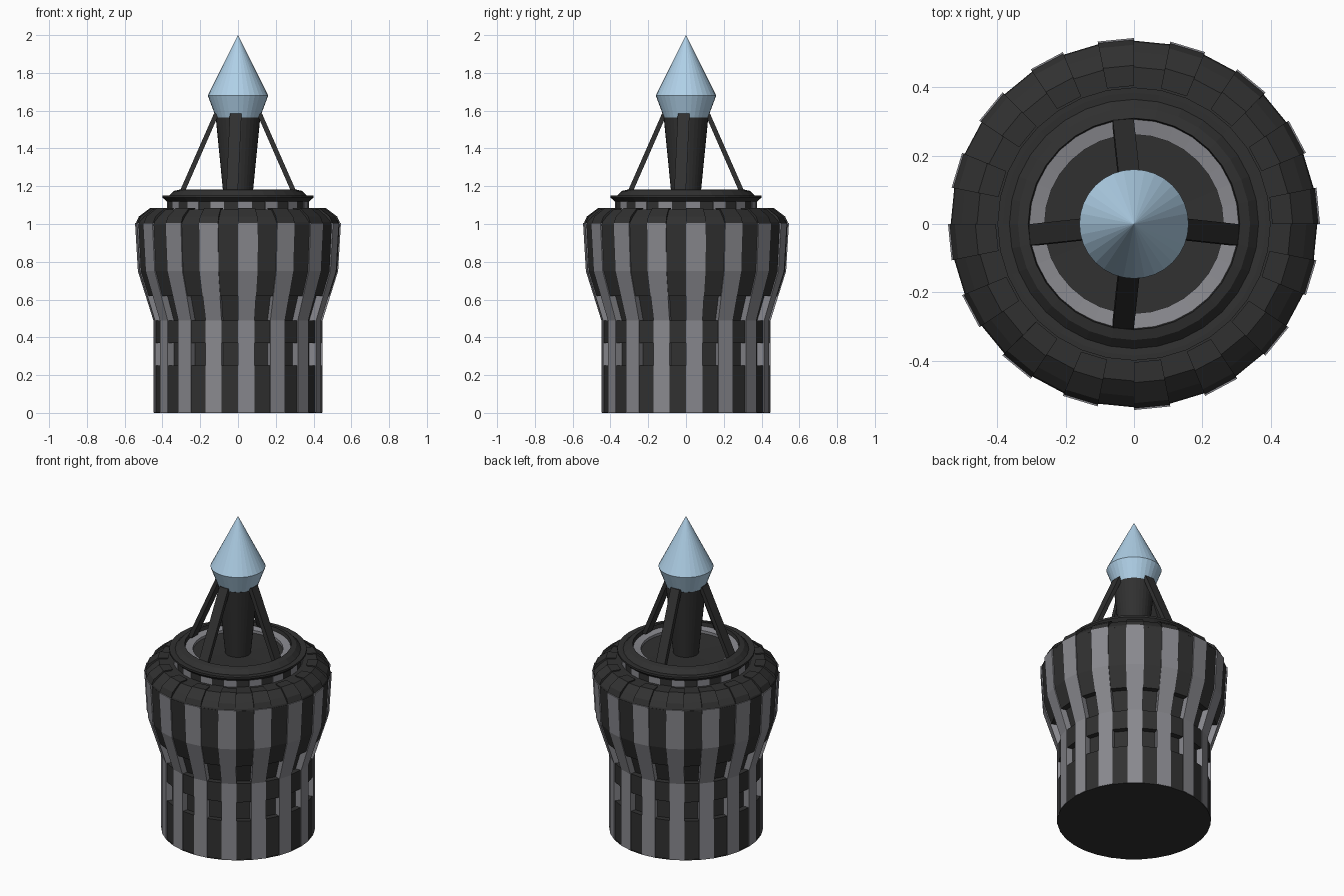
import bpy, bmesh, math
from mathutils import Vector

if "Cube" in bpy.data.objects:
    bpy.data.objects.remove(bpy.data.objects["Cube"])

N = 32                      # sides around the axis
STEP = 2 * math.pi / N


def material(name, rgb):
    m = bpy.data.materials.new(name)
    m.diffuse_color = (*rgb, 1)
    m.use_nodes = True
    m.node_tree.nodes["Principled BSDF"].inputs["Base Color"].default_value = m.diffuse_color
    return m


DARK = material("dark_metal", (0.03, 0.03, 0.03))
GREY = material("grey_metal", (0.25, 0.25, 0.272))
BLUE = material("pale_blue", (0.43, 0.63, 0.80))


def finish(name, bm, mat):
    bmesh.ops.remove_doubles(bm, verts=bm.verts, dist=1e-5)
    bmesh.ops.recalc_face_normals(bm, faces=bm.faces)
    me = bpy.data.meshes.new(name)
    bm.to_mesh(me)
    bm.free()
    me.materials.append(mat)
    ob = bpy.data.objects.new(name, me)
    bpy.context.collection.objects.link(ob)
    return ob


def polar(r, a, z):
    return Vector((r * math.cos(a), r * math.sin(a), z))


def lathe(name, profile, mat):
    """Turn a closed (r, z) profile around the z axis."""
    bm = bmesh.new()
    vs = [bm.verts.new((r, 0, z)) for r, z in profile]
    es = [bm.edges.new((vs[i], vs[i + 1])) for i in range(len(vs) - 1)]
    bmesh.ops.spin(bm, geom=vs + es, axis=(0, 0, 1), cent=(0, 0, 0),
                   angle=2 * math.pi, steps=N, use_duplicate=False)
    return finish(name, bm, mat)


def sectors(name, profile, depth, first, mat):
    """Blocks on every second sector, following an outer (r, z) profile."""
    bm = bmesh.new()
    for k in range(first, N, 2):
        loop = profile + [(r - depth, z) for r, z in reversed(profile)]
        sides = [[bm.verts.new(polar(r, (k + d) * STEP, z)) for r, z in loop] for d in (0, 1)]
        n, m = len(loop), len(profile)
        for i in range(n):
            j = (i + 1) % n
            bm.faces.new((sides[0][i], sides[0][j], sides[1][j], sides[1][i]))
        for s in sides:
            for i in range(m - 1):
                bm.faces.new((s[i], s[i + 1], s[n - 2 - i], s[n - 1 - i]))
    return finish(name, bm, mat)


# Core of the body, seen in the recessed bands
lathe("body_core", [(0, 0.002), (0.408, 0.002), (0.408, 0.49), (0.49, 0.75),
                    (0.505, 1.0), (0, 1.0)], DARK)
lathe("bottom_plate", [(0, 0), (0.446, 0), (0.446, 0.004), (0, 0.004)], DARK)

# Grey staves over the full height
sectors("grey_staves", [(0.448, 0.003), (0.448, 0.49), (0.53, 0.75), (0.545, 1.005)],
        0.045, 0, GREY)

# Dark panels between the staves, leaving two recessed bands
sectors("lower_panels", [(0.442, 0.003), (0.442, 0.25)], 0.04, 1, DARK)
sectors("middle_panels", [(0.442, 0.37), (0.442, 0.49)], 0.04, 1, DARK)
sectors("flare_panels", [(0.483, 0.62), (0.524, 0.75)], 0.04, 1, DARK)
sectors("upper_panels", [(0.524, 0.75), (0.537, 1.0)], 0.04, 1, DARK)

# Sloping shoulder with raised blocks
lathe("shoulder", [(0, 0.995), (0.537, 0.995), (0.532, 1.01), (0.505, 1.04),
                   (0.46, 1.078), (0, 1.078)], DARK)
sectors("shoulder_blocks", [(0.54, 1.006), (0.525, 1.04), (0.465, 1.085)], 0.06, 0, DARK)

# Neck ring with alternating plates
lathe("neck", [(0, 1.07), (0.36, 1.07), (0.36, 1.125), (0, 1.125)], DARK)
sectors("neck_grey_plates", [(0.377, 1.075), (0.377, 1.125)], 0.03, 0, GREY)
sectors("neck_dark_plates", [(0.374, 1.075), (0.374, 1.125)], 0.03, 1, DARK)

# Flared lip and raised rim around the well
lathe("lip_and_rim", [(0.30, 1.12), (0.378, 1.12), (0.40, 1.14), (0.40, 1.152),
                      (0.385, 1.152), (0.365, 1.15), (0.34, 1.175), (0.31, 1.182),
                      (0.305, 1.15), (0.30, 1.12)], DARK)
lathe("grey_ring", [(0.262, 1.12), (0.262, 1.152), (0.312, 1.16), (0.312, 1.12),
                    (0.262, 1.12)], GREY)
lathe("well_floor", [(0, 1.12), (0.265, 1.12), (0.265, 1.135), (0.07, 1.128), (0, 1.128)], DARK)

# Tapered post and pointed tip
lathe("post", [(0, 1.12), (0.074, 1.12), (0.118, 1.565), (0, 1.565)], DARK)
lathe("tip", [(0, 1.56), (0.115, 1.56), (0.16, 1.68), (0, 2.0)], BLUE)

# Four leaning struts, each set slightly to one side
for name, out, side in (("front_strut", (0, -1), (1, 0)), ("back_strut", (0, 1), (1, 0)),
                        ("right_strut", (1, 0), (0, 1)), ("left_strut", (-1, 0), (0, 1))):
    o, s = Vector((*out, 0)), Vector((*side, 0))
    bm = bmesh.new()
    rings = []
    for r_in, r_out, z, shift in ((0.284, 0.312, 1.165, -0.032), (0.10, 0.127, 1.585, -0.012)):
        rings.append([bm.verts.new(o * r + s * (shift + w) + Vector((0, 0, z)))
                      for r, w in ((r_in, -0.031), (r_out, -0.031), (r_out, 0.031), (r_in, 0.031))])
    for i in range(4):
        j = (i + 1) % 4
        bm.faces.new((rings[0][i], rings[0][j], rings[1][j], rings[1][i]))
    for ring in rings:
        bm.faces.new(ring)
    finish(name, bm, DARK)
